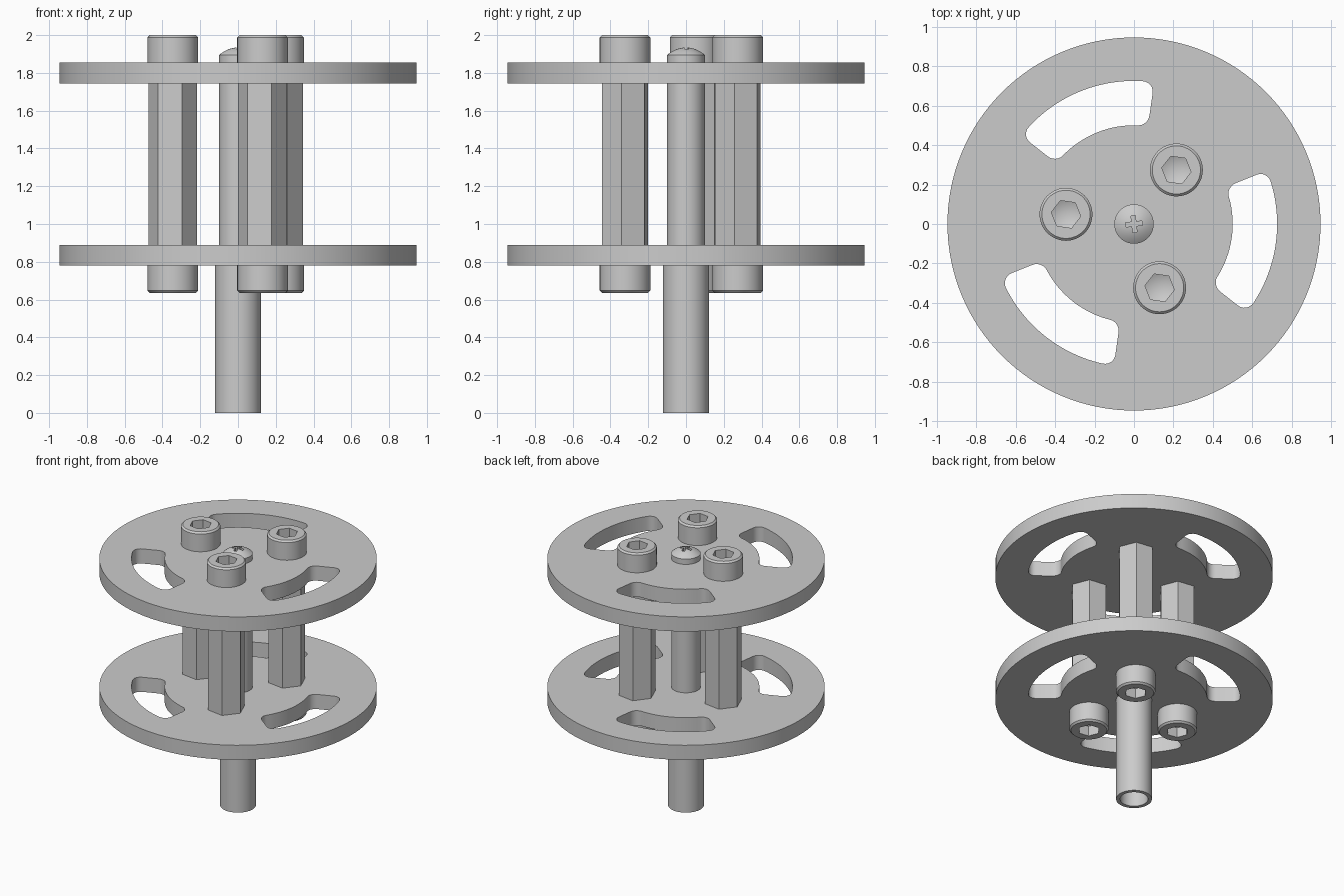
import bpy
import bmesh
from math import sin, cos, pi, radians
from mathutils import Matrix

cube = bpy.data.objects.get("Cube")
if cube:
    bpy.data.objects.remove(cube, do_unlink=True)

GREY = (0.6, 0.6, 0.6, 1.0)
metal = bpy.data.materials.new("grey_metal")
metal.use_nodes = True
metal.diffuse_color = GREY
metal.node_tree.nodes["Principled BSDF"].inputs["Base Color"].default_value = GREY

TURN = radians(-8.1)                      # shared rotation of the layout
THIRDS = [2 * pi * i / 3 for i in range(3)]
LOWER, UPPER = (0.78, 0.89), (1.745, 1.855)   # disc bottom and top heights


def finish(name, bm):
    bmesh.ops.recalc_face_normals(bm, faces=bm.faces)
    mesh = bpy.data.meshes.new(name)
    bm.to_mesh(mesh)
    bm.free()
    mesh.materials.append(metal)
    obj = bpy.data.objects.new(name, mesh)
    bpy.context.collection.objects.link(obj)
    return obj


def loft(name, rings):
    """Skin rings of points; a ring of one point is a pole."""
    bm = bmesh.new()
    rings = [[bm.verts.new(p) for p in ring] for ring in rings]
    for a, b in zip(rings, rings[1:]):
        n = max(len(a), len(b))
        for i in range(n):
            j = (i + 1) % n
            quad = [a[i % len(a)], a[j % len(a)], b[j % len(b)], b[i % len(b)]]
            bm.faces.new(list(dict.fromkeys(quad)))
    for end in (rings[0], rings[-1]):
        if len(end) > 2:
            bm.faces.new(end)
    return finish(name, bm)


def lathe(name, profile, sides, x=0, y=0, turn=0.0):
    rings = []
    for r, z in profile:
        count = sides if r > 0 else 1
        rings.append([(x + r * cos(turn + 2 * pi * i / sides),
                       y + r * sin(turn + 2 * pi * i / sides), z)
                      for i in range(count)])
    return loft(name, rings)


def select_only(obj):
    bpy.ops.object.select_all(action='DESELECT')
    obj.select_set(True)
    bpy.context.view_layer.objects.active = obj


def cut(obj, cutters):
    select_only(obj)
    for cutter in cutters:
        cutter.hide_render = True
        mod = obj.modifiers.new("cut", 'BOOLEAN')
        mod.operation = 'DIFFERENCE'
        mod.solver = 'EXACT'
        mod.object = cutter
        bpy.ops.object.modifier_apply(modifier=mod.name)
        bpy.data.objects.remove(cutter, do_unlink=True)


def smooth(obj):
    select_only(obj)
    bpy.ops.object.shade_smooth_by_angle(angle=radians(30))


def slot_outline(middle, inner=0.5, outer=0.725, half=pi / 6, fillet=0.055):
    """Arc-shaped slot with rounded corners, as flat points."""
    pts = []
    corners = [(outer - fillet, 1, 0), (inner + fillet, 1, pi / 2),
               (inner + fillet, -1, pi), (outer - fillet, -1, 3 * pi / 2)]
    for r, side, start in corners:
        centre = side * (half - fillet / r)
        for k in range(7):
            t = start + pi / 2 * k / 6
            rad = r + fillet * cos(t)
            pts.append((rad, centre + fillet * sin(t) / r))
        # Follow the inner or outer arc to the next corner
        if start in (pi / 2, 3 * pi / 2):
            rad, first = pts[-1]
            if start == pi / 2:
                pts += [(rad, first * (1 - k / 8)) for k in range(1, 16)]
            else:
                pts += [(rad, first * (1 - k / 12)) for k in range(1, 24)]
    return [(r * cos(middle + a), r * sin(middle + a)) for r, a in pts]


# Two slotted discs
for name, (low, high) in (("lower_disc", LOWER), ("upper_disc", UPPER)):
    disc = lathe(name, [(0.945, low), (0.945, high)], 128)
    slots = []
    for third in THIRDS:
        outline = slot_outline(TURN + third)
        slots.append(loft("slot_cutter", [[(x, y, z) for x, y in outline]
                                          for z in (low - 0.05, high + 0.05)]))
    cut(disc, slots)
    smooth(disc)

# Hexagonal spacers with a socket-head bolt at each end
for n, third in enumerate(THIRDS, 1):
    angle = TURN + pi / 3 + third
    x, y = 0.348 * cos(angle), 0.348 * sin(angle)
    lathe(f"hex_spacer_{n}", [(0.13, LOWER[1]), (0.13, UPPER[0])], 6, x, y, TURN)
    for label, base, d in (("upper", UPPER[1], 1), ("lower", LOWER[0], -1)):
        tip = base + d * 0.145
        head = lathe(f"{label}_bolt_head_{n}",
                     [(0.134, base), (0.134, tip - d * 0.012), (0.122, tip)],
                     48, x, y)
        socket = lathe("socket_cutter",
                       [(0, tip - d * 0.11), (0.075, tip - d * 0.075),
                        (0.075, tip + d * 0.05)], 6, x, y, TURN)
        cut(head, [socket])
        smooth(head)

# Central shaft: hollow lower tube, narrower rod and domed screw top
dome = [(r, 1.895 + 0.04 * (1 - (r / 0.1) ** 2))
        for r in (0.1, 0.09, 0.075, 0.06, 0.045, 0.03, 0.015, 0)]
shaft = lathe("central_shaft",
              [(0, 0.78), (0.095, 0.78), (0.095, 0), (0.122, 0),
               (0.122, 0.835), (0.1, 0.835)] + dome, 48)

# Cross recess in the screw top
bars = []
for quarter in (0, pi / 2):
    bm = bmesh.new()
    place = (Matrix.Translation((0, 0, 1.93)) @ Matrix.Rotation(radians(6) + quarter, 4, 'Z')
             @ Matrix.Diagonal((0.086, 0.022, 0.08, 1)))
    bmesh.ops.create_cube(bm, size=1, matrix=place)
    bars.append(finish("cross_cutter", bm))
cut(shaft, bars)
smooth(shaft)
